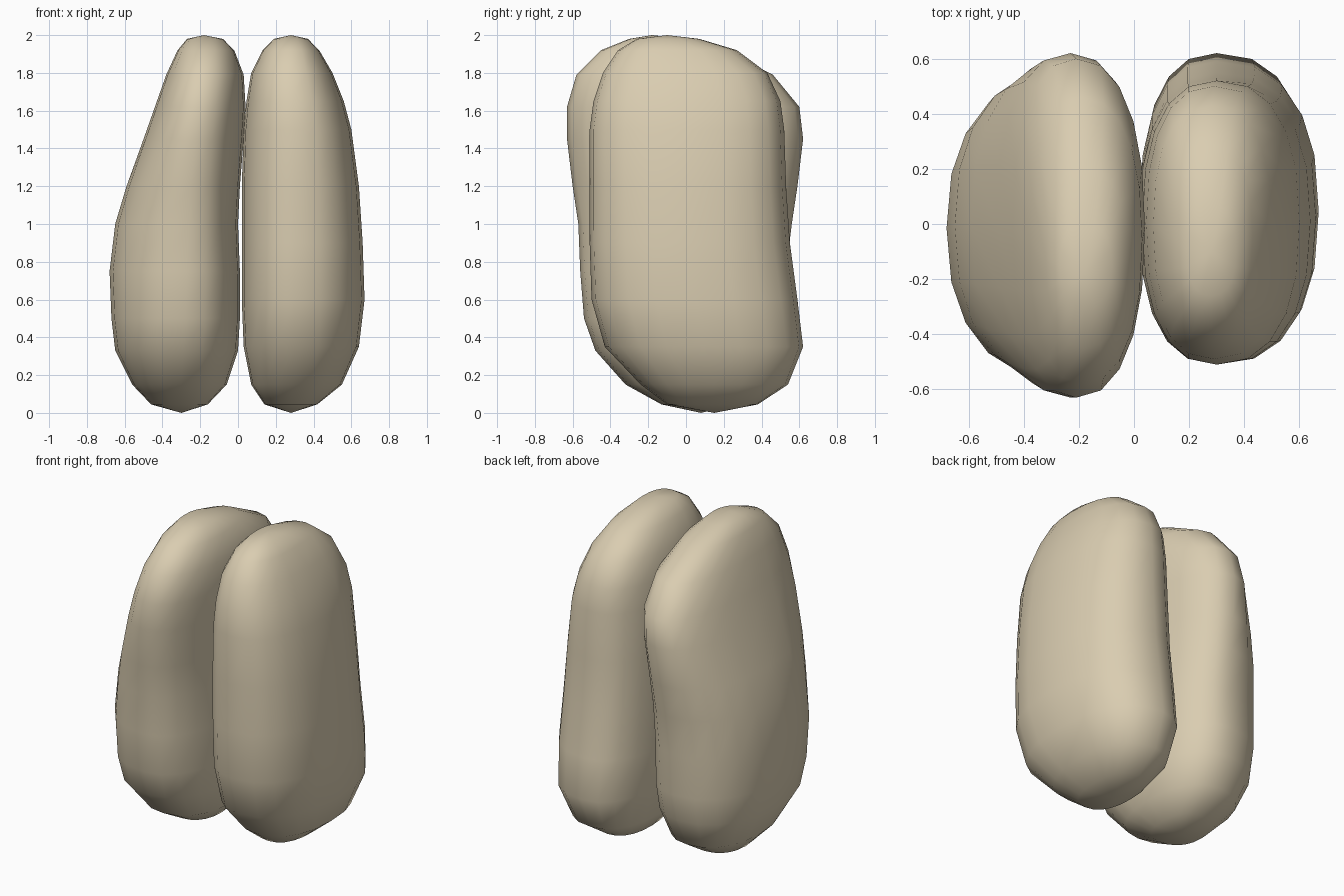
import bpy
import bmesh
from math import cos, sin, pi, copysign

SIDES = 20

default_cube = bpy.data.objects.get("Cube")
if default_cube:
    bpy.data.objects.remove(default_cube, do_unlink=True)


def make_material(name, colour):
    material = bpy.data.materials.new(name)
    material.use_nodes = True
    material.diffuse_color = colour
    shader = material.node_tree.nodes["Principled BSDF"]
    shader.inputs["Base Color"].default_value = colour
    shader.inputs["Roughness"].default_value = 0.8
    return material


def section_ring(bm, section, bulge):
    """Rounded horizontal section whose four quadrants have their own reach."""
    z, x_min, x_max, y_min, y_max, ridge = section
    middle = (y_min + y_max) / 2
    ring = []
    for step in range(SIDES):
        angle = 2 * pi * step / SIDES
        c, s = cos(angle), sin(angle)
        across = copysign(abs(c) ** (2 / bulge), c)
        along = copysign(abs(s) ** (2 / bulge), s)
        reach = x_max - ridge if c > 0 else ridge - x_min
        x = ridge + across * reach
        y = middle + along * (y_max - y_min) / 2
        ring.append(bm.verts.new((x, y, z)))
    return ring


def make_lobe(name, sections, bottom, top, bulge, material):
    """Loft the sections from the bottom up and close both ends with a fan."""
    bm = bmesh.new()
    rings = [section_ring(bm, section, bulge) for section in sections]
    bottom_tip, top_tip = bm.verts.new(bottom), bm.verts.new(top)
    for i in range(SIDES):
        j = (i + 1) % SIDES
        for lower, upper in zip(rings, rings[1:]):
            bm.faces.new((lower[i], lower[j], upper[j], upper[i]))
        bm.faces.new((bottom_tip, rings[0][j], rings[0][i]))
        bm.faces.new((top_tip, rings[-1][i], rings[-1][j]))
    bmesh.ops.recalc_face_normals(bm, faces=bm.faces)
    for face in bm.faces:
        face.smooth = True
    mesh = bpy.data.meshes.new(name)
    bm.to_mesh(mesh)
    bm.free()
    mesh.materials.append(material)
    lobe = bpy.data.objects.new(name, mesh)
    bpy.context.collection.objects.link(lobe)
    return lobe


beige = make_material("warm beige", (0.7, 0.61, 0.44, 1))

# Section columns: height, inner and outer x, front and back y, x of the ridge
right_sections = [
    (.045, -.46, -.16, -.13, .25, -.3),
    (.15, -.56, -.06, -.32, .42, -.3),
    (.33, -.65, 0, -.48, .5, -.29),
    (.5, -.67, .01, -.54, .53, -.28),
    (.75, -.68, .01, -.56, .53, -.27),
    (1, -.65, 0, -.57, .56, -.26),
    (1.2, -.59, .01, -.6, .59, -.25),
    (1.45, -.5, .03, -.63, .62, -.23),
    (1.62, -.44, .04, -.63, .6, -.21),
    (1.79, -.38, .03, -.58, .46, -.19),
    (1.92, -.32, -.02, -.45, .2, -.18),
    (1.98, -.27, -.08, -.3, 0, -.18),
]
left_sections = [
    (.045, .14, .42, -.1, .38, .28),
    (.15, .07, .55, -.24, .54, .29),
    (.35, .03, .64, -.43, .62, .3),
    (.6, .02, .67, -.5, .59, .3),
    (.9, .02, .66, -.51, .55, .3),
    (1.2, .02, .64, -.51, .53, .3),
    (1.5, .03, .6, -.51, .52, .3),
    (1.65, .045, .56, -.49, .5, .29),
    (1.8, .07, .5, -.44, .43, .28),
    (1.92, .13, .43, -.36, .27, .28),
    (1.98, .19, .37, -.26, .07, .28),
]

make_lobe("right_lobe", right_sections, (-.3, .08, 0), (-.18, -.18, 2), 2.3, beige)
make_lobe("left_lobe", left_sections, (.28, .15, 0), (.28, -.1, 2), 2.4, beige)
